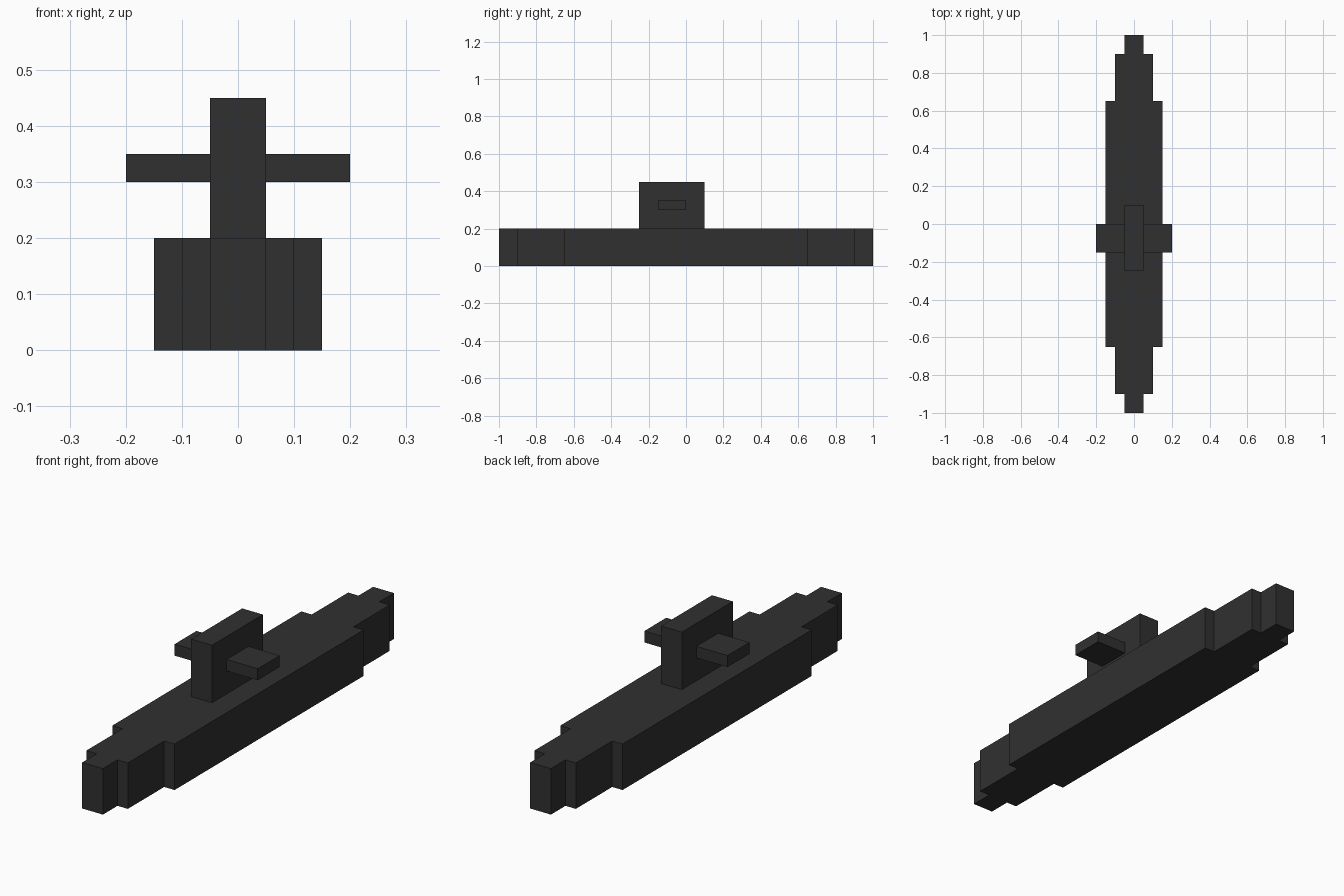
import bpy, bmesh

if "Cube" in bpy.data.objects:
    bpy.data.objects.remove(bpy.data.objects["Cube"])

mat = bpy.data.materials.new("dark_grey")
mat.diffuse_color = (0.03, 0.03, 0.03, 1)
mat.use_nodes = True
mat.node_tree.nodes["Principled BSDF"].inputs["Base Color"].default_value = mat.diffuse_color


def add_object(name, bm):
    bmesh.ops.recalc_face_normals(bm, faces=bm.faces[:])
    me = bpy.data.meshes.new(name)
    bm.to_mesh(me)
    bm.free()
    me.materials.append(mat)
    ob = bpy.data.objects.new(name, me)
    bpy.context.collection.objects.link(ob)
    return ob


def prism(name, outline, z0, z1):
    """Extrude a flat plan outline from z0 up to z1."""
    bm = bmesh.new()
    face = bm.faces.new([bm.verts.new((x, y, z0)) for x, y in outline])
    top = bmesh.ops.extrude_face_region(bm, geom=[face], use_keep_orig=True)["geom"]
    verts = [v for v in top if isinstance(v, bmesh.types.BMVert)]
    bmesh.ops.translate(bm, vec=(0, 0, z1 - z0), verts=verts)
    return add_object(name, bm)


def rect(x0, x1, y0, y1):
    return [(x0, y0), (x1, y0), (x1, y1), (x0, y1)]


# Hull: stepped plan, narrowing equally at bow and stern
quarter = [(0.15, 0.65), (0.10, 0.65), (0.10, 0.90), (0.05, 0.90), (0.05, 1.0)]
right = [(x, -y) for x, y in reversed(quarter)] + quarter
prism("hull", right + [(-x, y) for x, y in reversed(right)], 0, 0.2)

# Conning tower
prism("tower", rect(-0.05, 0.05, -0.25, 0.10), 0.2, 0.45)

# Tower fins, mirrored across the centre line
fins = prism("tower_fins", rect(0.05, 0.20, -0.15, 0.0), 0.30, 0.35)
fins.modifiers.new("mirror", "MIRROR")
